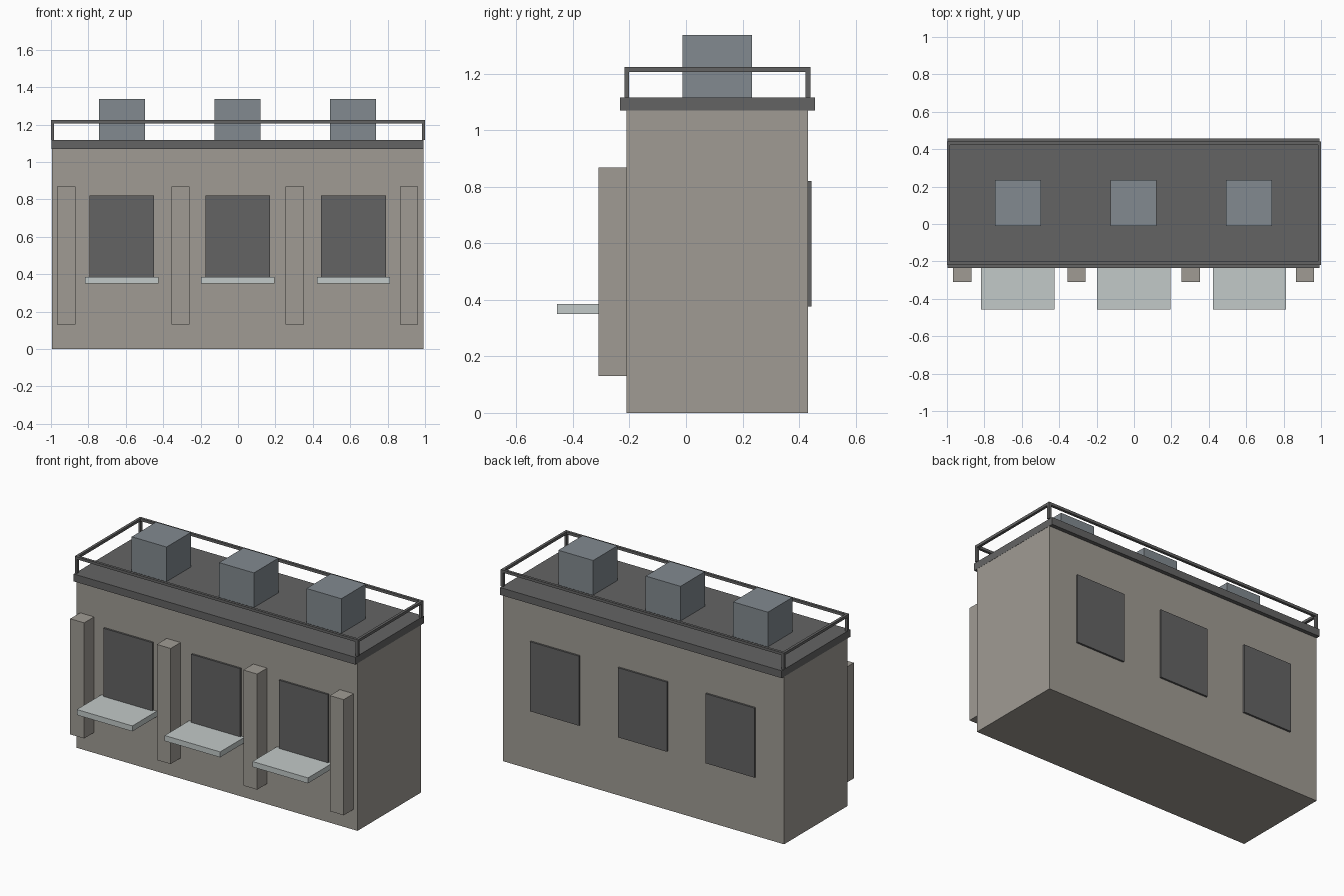
import bpy
import bmesh
from mathutils import Vector

cube = bpy.data.objects.get("Cube")
if cube:
    bpy.data.objects.remove(cube, do_unlink=True)


def material(name, rgb):
    mat = bpy.data.materials.new(name)
    mat.use_nodes = True
    color = (*rgb, 1.0)
    mat.diffuse_color = color
    mat.node_tree.nodes["Principled BSDF"].inputs["Base Color"].default_value = color
    return mat


stone = material("warm grey stone", (0.35, 0.33, 0.295))
charcoal = material("charcoal", (0.127, 0.127, 0.127))
steel = material("blue grey metal", (0.223, 0.254, 0.279))
pale = material("pale ledge", (0.54, 0.585, 0.578))


def box(name, mat, xs, ys, zs):
    """Box spanning the given (low, high) ranges, with its origin at the middle."""
    spans = (xs, ys, zs)
    centre = Vector([(a + b) / 2 for a, b in spans])
    size = Vector([b - a for a, b in spans])
    bm = bmesh.new()
    bmesh.ops.create_cube(bm, size=1)
    bmesh.ops.scale(bm, vec=size, verts=bm.verts)
    mesh = bpy.data.meshes.new(name)
    bm.to_mesh(mesh)
    bm.free()
    mesh.materials.append(mat)
    obj = bpy.data.objects.new(name, mesh)
    obj.location = centre
    bpy.context.collection.objects.link(obj)
    return obj


def around(c, half):
    return (c - half, c + half)


FRONT, BACK = -0.21, 0.432
WALL_TOP, ROOF_TOP, RAIL_TOP = 1.07, 1.117, 1.224
MID = -0.002

# Main block and overhanging roof slab
box("walls", stone, around(MID, 0.993), (FRONT, BACK), (0, WALL_TOP))
box("roof_slab", charcoal, around(MID, 0.994), (-0.234, 0.457), (WALL_TOP, ROOF_TOP))

# Three bays: windows on both sides, front ledge, rooftop unit
for i in (-1, 0, 1):
    x = MID + i * 0.62
    n = i + 2
    box(f"front_window_{n}", charcoal, around(x, 0.173), (FRONT - 0.012, FRONT), (0.376, 0.82))
    box(f"back_window_{n}", charcoal, around(x, 0.173), (BACK, BACK + 0.012), (0.376, 0.82))
    box(f"ledge_{n}", pale, around(x, 0.196), (-0.457, FRONT), (0.35, 0.385))
    box(f"rooftop_unit_{n}", steel, around(MID + i * 0.617, 0.123), (-0.012, 0.234),
        (ROOF_TOP, 1.338))

# Pilasters between and beside the bays
for i in range(4):
    x = MID + (i - 1.5) * 0.611
    box(f"pilaster_{i + 1}", stone, around(x, 0.049), (-0.31, FRONT), (0.13, 0.868))

# Roof railing: corner posts, long rails and end rails
T = 0.017
Y0, Y1 = -0.218, 0.44
rail_z = (RAIL_TOP - T, RAIL_TOP)
for side, y in (("front", Y0), ("back", Y1 - T)):
    box(f"{side}_rail", charcoal, (-1, 1), (y, y + T), rail_z)
    for end, x in (("right", -1), ("left", 1 - T)):
        box(f"{side}_{end}_post", charcoal, (x, x + T), (y, y + T), (ROOF_TOP, rail_z[0]))
for end, x in (("right", -1), ("left", 1 - T)):
    box(f"{end}_rail", charcoal, (x, x + T), (Y0 + T, Y1 - T), rail_z)
